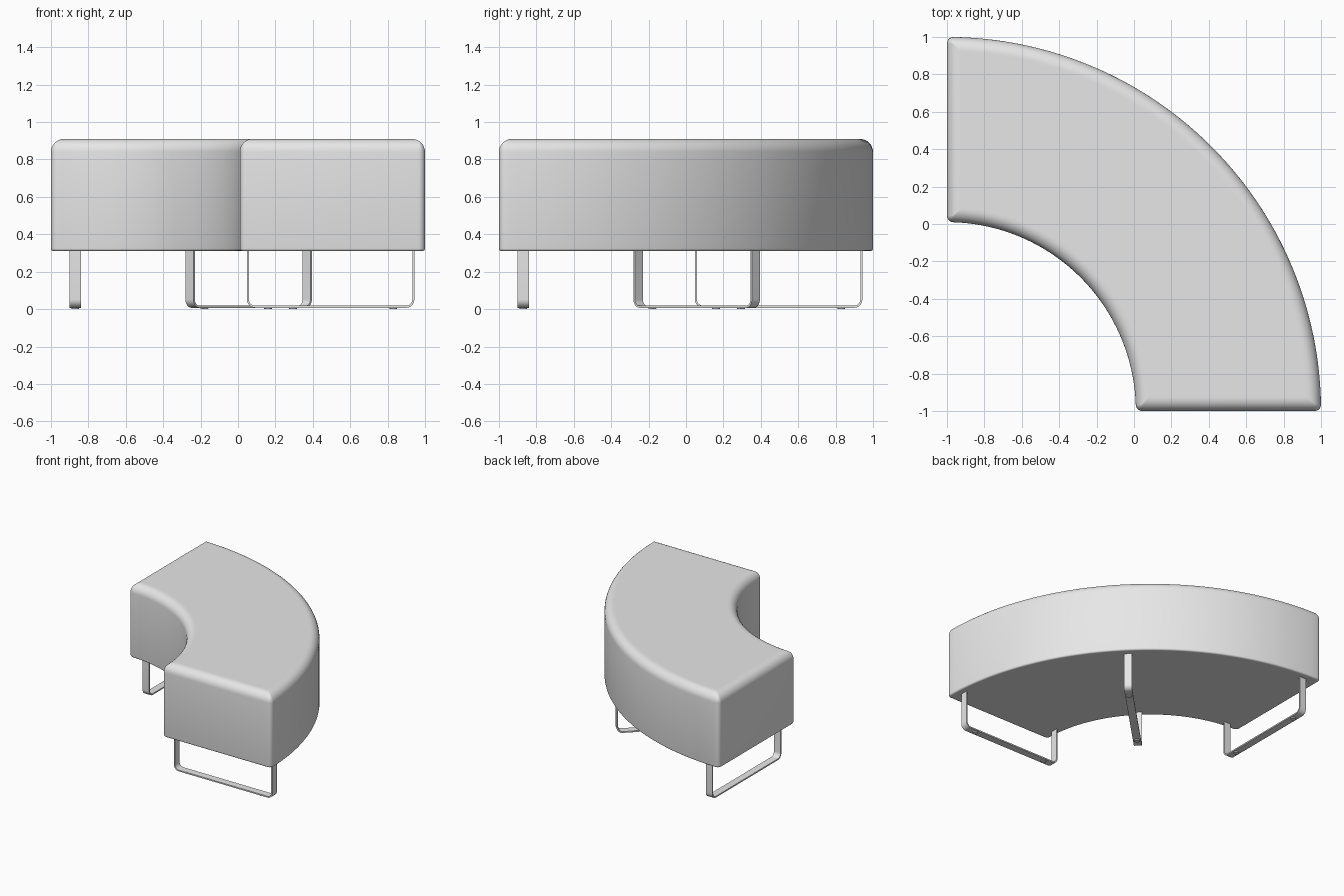
import bpy, bmesh, math
from mathutils import Matrix, Vector

if "Cube" in bpy.data.objects:
    bpy.data.objects.remove(bpy.data.objects["Cube"])

ORIGIN = Vector((-1, -1, 0))      # centre of the quarter ring
R_IN, R_OUT = 1.01, 2.0
Z_BOT, Z_TOP = 0.31, 0.91


def material(name, rgb):
    m = bpy.data.materials.new(name)
    m.diffuse_color = (*rgb, 1)
    m.use_nodes = True
    m.node_tree.nodes["Principled BSDF"].inputs["Base Color"].default_value = m.diffuse_color
    return m


fabric = material("grey", (0.8, 0.8, 0.8))


def finish(bm, name, mat, matrix=Matrix.Identity(4), angle=35):
    bmesh.ops.recalc_face_normals(bm, faces=bm.faces[:])
    me = bpy.data.meshes.new(name)
    bm.to_mesh(me)
    bm.free()
    me.materials.append(mat)
    ob = bpy.data.objects.new(name, me)
    bpy.context.collection.objects.link(ob)
    ob.matrix_world = matrix
    bpy.ops.object.select_all(action='DESELECT')
    ob.select_set(True)
    bpy.context.view_layer.objects.active = ob
    bpy.ops.object.shade_smooth_by_angle(angle=math.radians(angle))
    return ob


def arc(cx, cy, r, a0, a1, n):
    return [(cx + r * math.cos(a0 + (a1 - a0) * i / n),
             cy + r * math.sin(a0 + (a1 - a0) * i / n)) for i in range(n + 1)]


def outline(d, corner=0.035):
    """Quarter ring inset by d, with rounded plan corners."""
    c = max(corner - d, 0.004)
    k = d + c
    ro, ri = R_OUT - d, R_IN + d
    ao, ai = math.asin(k / (ro - c)), math.asin(k / (ri + c))
    h, pi = math.pi / 2, math.pi
    xo, xi = (ro - c) * math.cos(ao), (ri + c) * math.cos(ai)
    pts = arc(xo, k, c, -h, ao, 5)                      # outer front corner
    pts += arc(0, 0, ro, ao, h - ao, 64)[1:-1]          # outer curve
    pts += arc(k, xo, c, h - ao, pi, 5)                 # outer back corner
    pts += arc(k, xi, c, pi, 1.5 * pi - ai, 5)          # inner back corner
    pts += arc(0, 0, ri, h - ai, ai, 64)[1:-1]          # inner curve
    pts += arc(xi, k, c, pi + ai, 1.5 * pi, 5)          # inner front corner
    return pts


# Seat cushion: stacked inset outlines, big round on top, small round below
rt, rb = 0.07, 0.014
levels = [(0.025, Z_BOT)]
for i in range(5):
    t = math.pi / 2 * i / 4
    levels.append((rb * (1 - math.sin(t)), Z_BOT + rb * (1 - math.cos(t))))
for i in range(9):
    t = math.pi / 2 * i / 8
    levels.append((rt * (1 - math.cos(t)), Z_TOP - rt + rt * math.sin(t)))
levels.append((rt + 0.012, Z_TOP))

bm = bmesh.new()
rings = [[bm.verts.new((x, y, z)) for x, y in outline(d)] for d, z in levels]
n = len(rings[0])
for a, b in zip(rings, rings[1:]):
    for i in range(n):
        j = (i + 1) % n
        bm.faces.new((a[i], a[j], b[j], b[i]))
bm.faces.new(rings[0][::-1])
bm.faces.new(rings[-1])
finish(bm, "seat_cushion", fabric, Matrix.Translation(ORIGIN))


# Legs: flat bar bent into a U, running radially under the seat
def u_path(off, x0=1.047, x1=1.943, z0=0.007, r=0.045):
    x0, x1, z0, r = x0 + off, x1 - off, z0 + off, r - off
    pts = [(x0, Z_BOT + 0.005)]
    pts += arc(x0 + r, z0 + r, r, math.pi, 1.5 * math.pi, 8)
    pts += arc(x1 - r, z0 + r, r, 1.5 * math.pi, 2 * math.pi, 8)
    return pts + [(x1, Z_BOT + 0.005)]


def leg(name, matrix):
    w = 0.03
    bm = bmesh.new()
    sections = []
    for (xo, zo), (xi, zi) in zip(u_path(0), u_path(0.011)):
        sections.append([bm.verts.new(p) for p in (
            (xo, -w, zo), (xo, w, zo), (xi, w, zi), (xi, -w, zi))])
    for a, b in zip(sections, sections[1:]):
        for i in range(4):
            j = (i + 1) % 4
            bm.faces.new((a[i], a[j], b[j], b[i]))
    bm.faces.new(sections[0])
    bm.faces.new(sections[-1][::-1])
    finish(bm, name, fabric, matrix)
    # floor glides
    for side, x in (("inner", 1.16), ("outer", 1.83)):
        bm = bmesh.new()
        bmesh.ops.create_cone(bm, cap_ends=True, segments=20, radius1=0.02,
                              radius2=0.022, depth=0.008,
                              matrix=Matrix.Translation((x, 0, 0.004)))
        finish(bm, f"{name}_{side}_glide", fabric, matrix)


base = Matrix.Translation(ORIGIN)
turn = lambda deg: Matrix.Rotation(math.radians(deg), 4, 'Z')
leg("front_leg", base @ Matrix.Translation((0, 0.13, 0)))
leg("middle_leg", base @ turn(45))
leg("back_leg", base @ Matrix.Translation((0.13, 0, 0)) @ turn(90))
